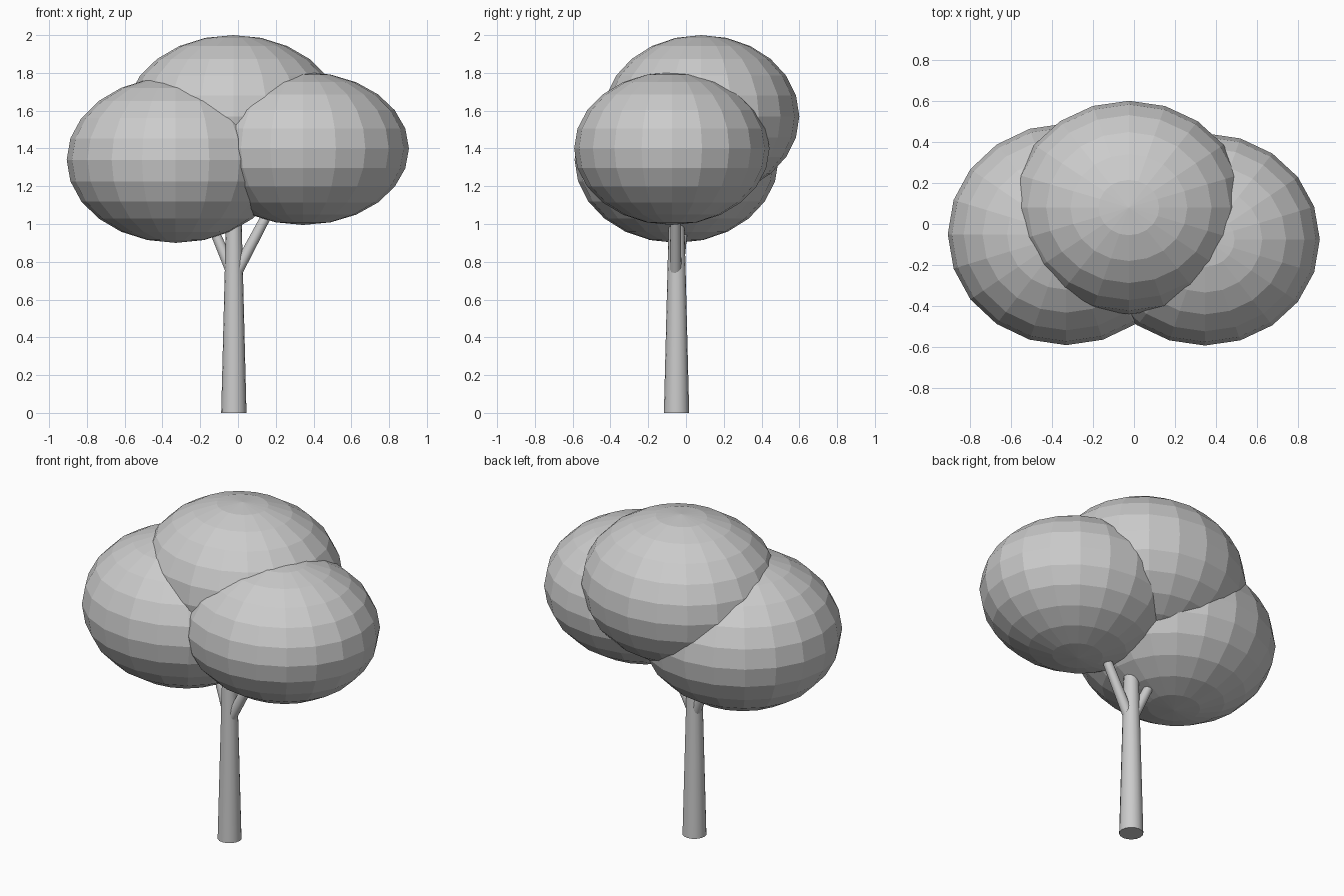
import bpy
from mathutils import Vector

cube = bpy.data.objects.get("Cube")
if cube:
    bpy.data.objects.remove(cube, do_unlink=True)

grey = bpy.data.materials.new("light grey")
grey.use_nodes = True
colour = (0.6, 0.6, 0.6, 1)
grey.diffuse_color = colour
grey.node_tree.nodes["Principled BSDF"].inputs["Base Color"].default_value = colour


def crown(name, centre, radii):
    """Flat-faced squashed ball of leaves."""
    bpy.ops.mesh.primitive_uv_sphere_add(segments=20, ring_count=12, radius=1, location=centre)
    ob = bpy.context.object
    ob.name = name
    ob.scale = radii
    bpy.ops.object.transform_apply(location=False, rotation=False, scale=True)
    ob.data.materials.append(grey)


def limb(name, start, end, r_start, r_end):
    """Smooth tapered cylinder between two points."""
    a, b = Vector(start), Vector(end)
    bpy.ops.mesh.primitive_cone_add(vertices=16, radius1=r_start, radius2=r_end,
                                    depth=(b - a).length, location=(a + b) / 2)
    ob = bpy.context.object
    ob.name = name
    ob.rotation_euler = (b - a).to_track_quat('Z', 'Y').to_euler()
    bpy.ops.object.shade_smooth_by_angle()
    ob.data.materials.append(grey)


# Leaves
crown("right_leaves", (-0.33, -0.05, 1.34), (0.577, 0.54, 0.44))
crown("left_leaves", (0.345, -0.075, 1.4), (0.56, 0.517, 0.405))
crown("top_leaves", (-0.025, 0.08, 1.57), (0.57, 0.52, 0.43))

# Trunk and branches
limb("trunk", (-0.022, -0.05, 0), (-0.022, -0.05, 1.15), 0.067, 0.038)
limb("left_branch", (-0.01, -0.055, 0.74), (0.17, -0.055, 1.08), 0.031, 0.026)
limb("right_branch", (-0.03, -0.045, 0.74), (-0.15, -0.01, 1.02), 0.031, 0.024)
